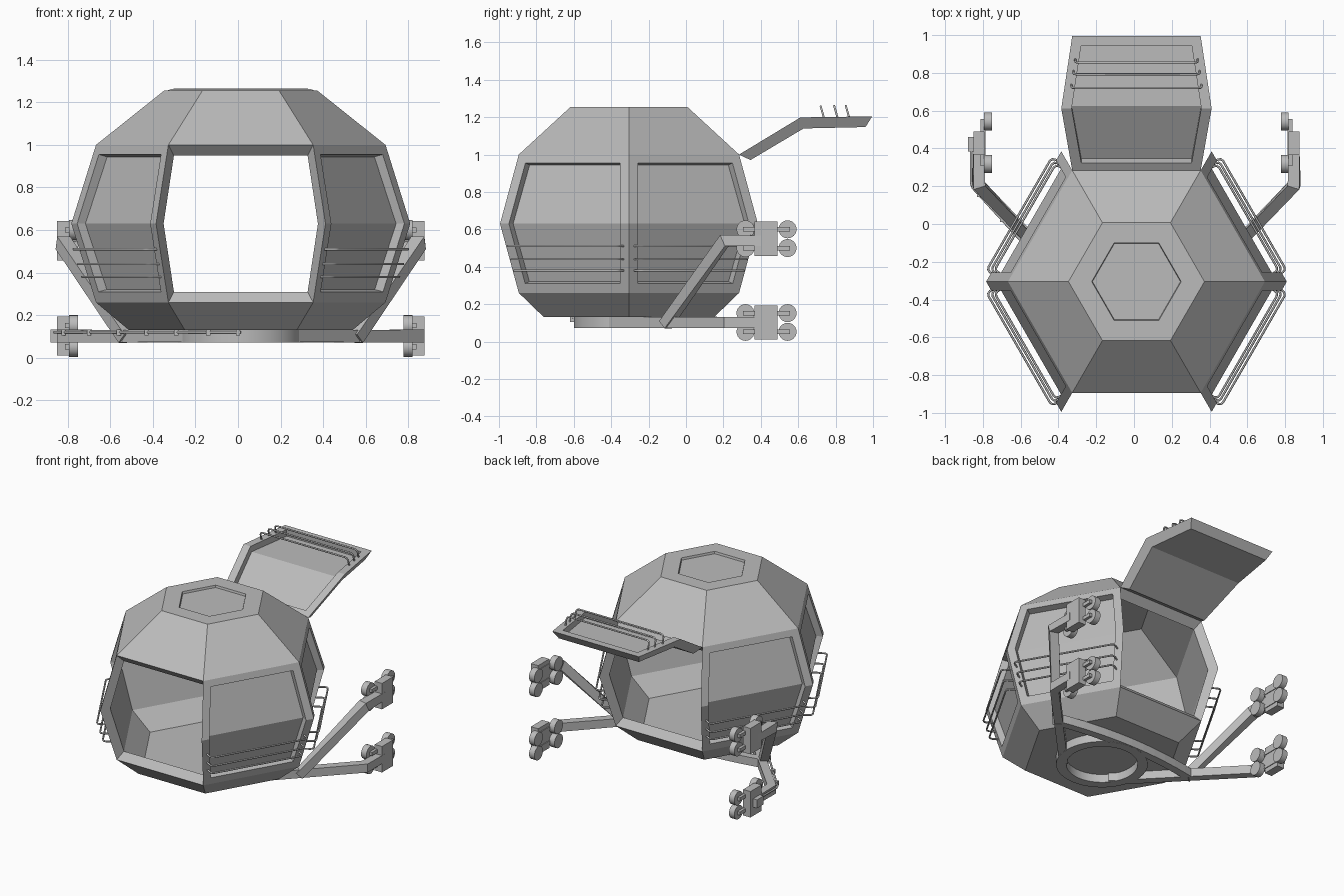
import bpy, bmesh, math
from mathutils import Vector, Matrix

if "Cube" in bpy.data.objects:
    bpy.data.objects.remove(bpy.data.objects["Cube"])

CX, CY = 0.013, -0.305
BASE = Matrix.Translation((CX, CY, 0))
grey = bpy.data.materials.new("light_grey")
grey.diffuse_color = (0.5, 0.5, 0.5, 1)
grey.use_nodes = True
grey.node_tree.nodes["Principled BSDF"].inputs["Base Color"].default_value = grey.diffuse_color

# (radius, height) of the hexagon rings, outer skin and inner skin
OUT = [(0.68, 1.0), (0.796, 0.63), (0.68, 0.26)]
INN = [(0.628, 0.95), (0.725, 0.63), (0.628, 0.31)]


def make(name, bm, smooth=False):
    bmesh.ops.recalc_face_normals(bm, faces=bm.faces)
    me = bpy.data.meshes.new(name)
    bm.to_mesh(me)
    bm.free()
    me.materials.append(grey)
    ob = bpy.data.objects.new(name, me)
    bpy.context.collection.objects.link(ob)
    if smooth:
        bpy.ops.object.select_all(action='DESELECT')
        ob.select_set(True)
        bpy.context.view_layer.objects.active = ob
        bpy.ops.object.shade_smooth_by_angle(angle=math.radians(35))
    return ob


def hexpt(r, z, k):
    a = math.radians(60 * k)
    return Vector((r * math.cos(a), r * math.sin(a), z))


def loft(bm, rings, closed=False):
    """Skin rows of vertices that are themselves closed loops."""
    n = len(rings[0])
    for a, b in zip(rings, rings[1:] + (rings[:1] if closed else [])):
        for i in range(n):
            bm.faces.new((a[i], a[(i + 1) % n], b[(i + 1) % n], b[i]))


def bowl(name, rings, recess=None):
    """Hexagonal cap: rings run from the inner centre to the outer centre."""
    bm = bmesh.new()
    vs = [[bm.verts.new(hexpt(r, z, k)) for k in range(6)] for r, z in rings]
    loft(bm, vs)
    bm.faces.new(vs[0])
    bm.faces.new(vs[-1])
    ob = make(name, bm)
    ob.matrix_world = BASE


# roof with a shallow hexagonal hatch recess, and floor
bowl("roof", [(0.33, 1.2), INN[0], OUT[0], (0.36, 1.255), (0.237, 1.255), (0.233, 1.24)])
bowl("floor", [(0.49, 0.19), INN[2], OUT[2], (0.525, 0.13)])


def row(r, z, k, m=0.0):
    a, b = hexpt(r, z, k), hexpt(r, z, k + 1)
    return a.lerp(b, m / r), b.lerp(a, m / r)


def radius_at(z):
    return 0.796 - abs(z - 0.63) / 0.37 * 0.116


def tube(name, pts, radius, mat=BASE):
    cu = bpy.data.curves.new(name, 'CURVE')
    cu.dimensions = '3D'
    cu.bevel_depth, cu.bevel_resolution, cu.use_fill_caps = radius, 1, True
    sp = cu.splines.new('POLY')
    sp.points.add(len(pts) - 1)
    for p, q in zip(sp.points, pts):
        p.co = (*q, 1)
    cu.materials.append(grey)
    ob = bpy.data.objects.new(name, cu)
    bpy.context.collection.objects.link(ob)
    ob.matrix_world = mat
    bpy.ops.object.select_all(action='DESELECT')
    ob.select_set(True)
    bpy.context.view_layer.objects.active = ob
    bpy.ops.object.convert(target='MESH')


def panel(name, k, mat=BASE):
    """Bent wall panel with a recessed window and three guard rails."""
    a = math.radians(60 * k + 30)
    n = Vector((math.cos(a), math.sin(a), 0))
    bm = bmesh.new()

    def perimeter(rows):
        (a0, b0), (a1, b1), (a2, b2) = rows
        return [bm.verts.new(p) for p in (a0, b0, b1, b2, a2, a1)]

    win = [row(radius_at(z), z, k, 0.055) for z in (0.955, 0.63, 0.31)]
    deep = [[p - n * 0.045 + Vector((0, 0, dz)) for p in r]
            for r, dz in zip(win, (-0.011, 0, 0.011))]
    loops = [perimeter(r) for r in ([row(*o, k) for o in INN], [row(*o, k) for o in OUT], win, deep)]
    loft(bm, loops)
    for lp in (loops[0], loops[-1]):
        bm.faces.new((lp[0], lp[1], lp[2], lp[5]))
        bm.faces.new((lp[5], lp[2], lp[3], lp[4]))
    make(name, bm).matrix_world = mat

    # guard rails, bent at both ends
    for i, z in enumerate((0.38, 0.44, 0.51)):
        p, q = row(radius_at(z), z, k, 0.035)
        t = (q - p).normalized()
        pts = [p - n * 0.01, p + n * 0.04, p + n * 0.054 + t * 0.006, p + n * 0.06 + t * 0.02,
               q + n * 0.06 - t * 0.02, q + n * 0.054 - t * 0.006, q + n * 0.04, q - n * 0.01]
        tube(f"{name}_rail_{i + 1}", pts, 0.006, mat)


for label, k in (("right_back", 0), ("left_back", 2), ("left_front", 3), ("right_front", 5)):
    panel(label + "_wall", k)

# rear door swung up about its top edge
hinge = Matrix.Translation((0, 0.589, 1.0))
panel("rear_door", 1, BASE @ hinge @ Matrix.Rotation(math.radians(106), 4, 'X') @ hinge.inverted())


def box(name, lo, hi):
    bm = bmesh.new()
    bmesh.ops.create_cube(bm, size=1)
    lo, hi = Vector(lo), Vector(hi)
    for v in bm.verts:
        v.co = Vector([l + (c + 0.5) * (h - l) for l, h, c in zip(lo, hi, v.co)])
    make(name, bm)


def beam(name, pts, w, h):
    """Mitred rectangular beam that follows a path; w is horizontal, h vertical."""
    bm = bmesh.new()
    pts = [Vector(p) for p in pts]
    rings = []
    for i, p in enumerate(pts):
        ds = [(pts[j + 1] - pts[j]).normalized() for j in (i - 1, i) if 0 <= j < len(pts) - 1]
        d = sum(ds, Vector()).normalized()
        s = Vector((d.y, -d.x, 0)).normalized()
        u = s.cross(d)
        f = 1 / max(0.5, d.dot(ds[0]))
        rings.append([bm.verts.new(p + s * x * w / 2 * f + u * y * h / 2 * f)
                      for x, y in ((-1, -1), (1, -1), (1, 1), (-1, 1))])
    loft(bm, rings)
    bm.faces.new(rings[0])
    bm.faces.new(rings[-1])
    return make(name, bm)


# undercarriage ring
bm = bmesh.new()
rings = []
for r, z in ((0.23, 0.072), (0.295, 0.072), (0.295, 0.132), (0.23, 0.132)):
    rings.append([bm.verts.new((CX + r * math.cos(i * math.pi / 24), CY + r * math.sin(i * math.pi / 24), z))
                  for i in range(48)])
loft(bm, rings, closed=True)
make("base_ring", bm, True)

# curved cross beam behind the ring
beam("cross_beam", [(CX + 0.57 * t, -0.03 - 0.06 * t * t, 0.102) for t in [i / 6 - 1 for i in range(13)]], 0.055, 0.058)

for side, s in (("right", 1), ("left", -1)):
    X = lambda x: CX + s * x
    # lower arm leaves the ring along its tangent, upper strut rises from it
    beam(side + "_lower_arm", [(X(0.19), -0.46, 0.102), (X(0.835), 0.215, 0.102), (X(0.835), 0.40, 0.102)], 0.056, 0.056)
    beam(side + "_upper_strut", [(X(0.54), -0.11, 0.09), (X(0.835), 0.205, 0.54), (X(0.835), 0.40, 0.54)], 0.056, 0.056)
    for level, zc in (("lower", 0.102), ("upper", 0.55)):
        tag = f"{side}_{level}"
        xa, xb = sorted((X(0.805), X(0.862)))
        box(tag + "_bogie", (xa, 0.365, zc - 0.092), (xb, 0.49, zc + 0.092))
        for i, yc in enumerate((0.318, 0.543)):
            for j, dz in enumerate((-0.05, 0.05)):
                # wheel with its fork arm
                bm = bmesh.new()
                bmesh.ops.create_cone(bm, cap_ends=True, segments=24, radius1=0.048, radius2=0.048, depth=0.042,
                                      matrix=Matrix.Translation((X(0.785), yc, zc + dz)) @ Matrix.Rotation(math.pi / 2, 4, 'Y'))
                make(f"{tag}_wheel_{i}{j}", bm, True)
                ya, yb = sorted((yc + (-0.012 if i == 0 else 0.012), 0.43))
                xa, xb = sorted((X(0.80), X(0.825)))
                box(f"{tag}_fork_{i}{j}", (xa, ya, zc + dz - 0.012), (xb, yb, zc + dz + 0.012))

# cable with clips along the front of the left arm, ending in a junction box
arc = [(0.305 * math.sin(math.radians(-a)), -0.305 - 0.305 * math.cos(math.radians(a))) for a in range(0, 46, 9)]
path = [(CX + x, y, 0.12) for x, y in arc] + [(CX - 0.865, 0.19, 0.12), (CX - 0.875, 0.215, 0.12), (CX - 0.875, 0.40, 0.12)]
tube("cable", path, 0.007, Matrix())
for i, x in enumerate((0.0, -0.14, -0.29, -0.43, -0.56, -0.70, -0.82)):
    pts = [p for p in zip(path, path[1:]) if p[1][0] <= x + 1e-6]
    a, b = pts[0]
    t = max(0.0, min(1.0, (x - a[0]) / (b[0] - a[0])))
    y = a[1] + t * (b[1] - a[1])
    box(f"cable_clip_{i}", (x - 0.01, y - 0.012, 0.104), (x + 0.01, y + 0.012, 0.134))
box("junction_box", (CX - 0.893, 0.385, 0.072), (CX - 0.855, 0.46, 0.132))
